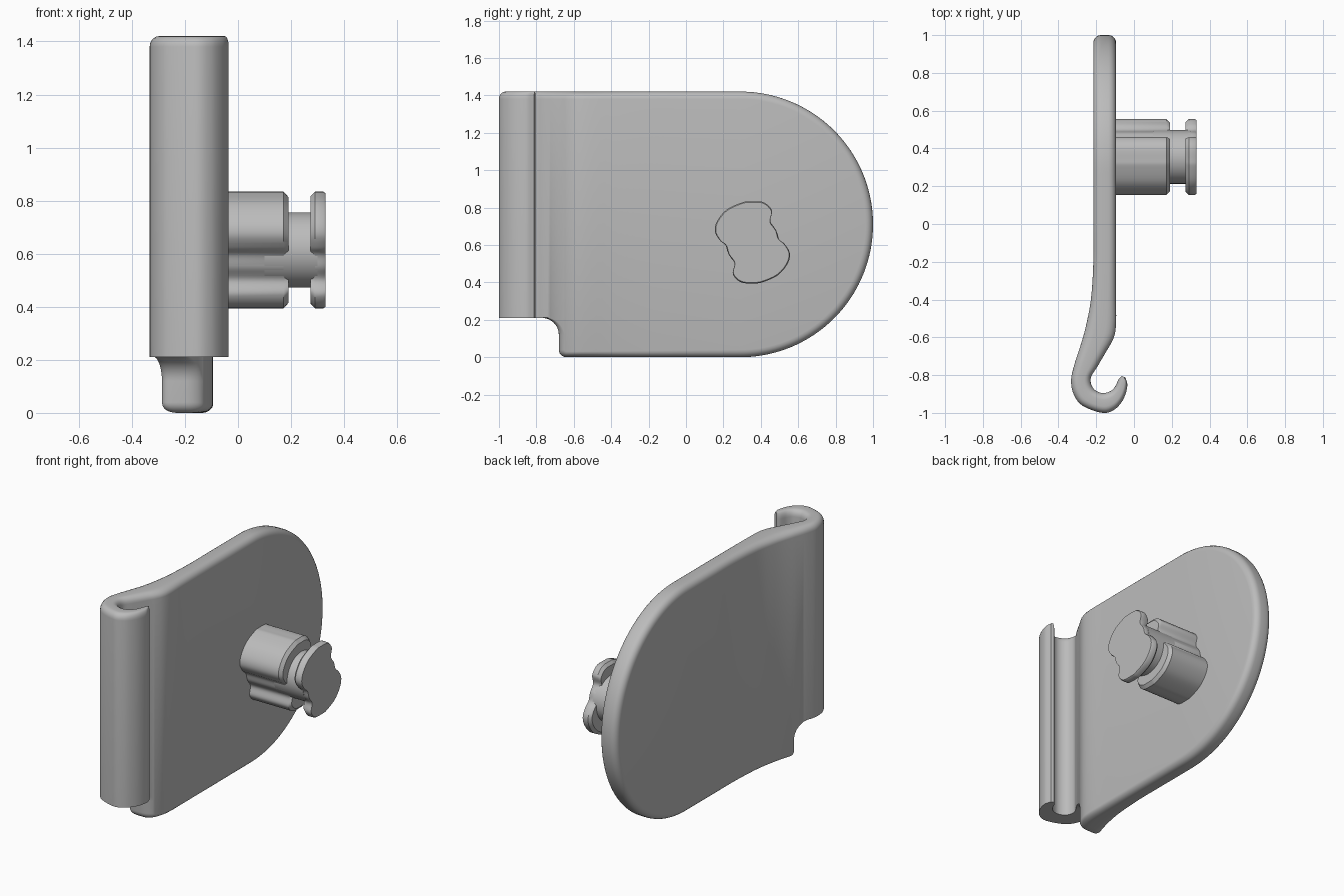
import bpy, bmesh
from math import sin, cos, pi, radians
from mathutils import Vector

cube = bpy.data.objects.get("Cube")
if cube:
    bpy.data.objects.remove(cube)

grey = bpy.data.materials.new("light_grey")
grey.use_nodes = True
grey.diffuse_color = (0.5, 0.5, 0.5, 1)
grey.node_tree.nodes["Principled BSDF"].inputs["Base Color"].default_value = (0.5, 0.5, 0.5, 1)


def loft(name, rings, cap_start, cap_end):
    """Skin closed rings of points into one smooth-shaded object."""
    bm = bmesh.new()
    rows = [[bm.verts.new(p) for p in ring] for ring in rings]
    n = len(rows[0])
    for a, b in zip(rows, rows[1:]):
        for i in range(n):
            j = (i + 1) % n
            bm.faces.new((a[i], a[j], b[j], b[i]))
    if cap_start:
        bm.faces.new(rows[0])
    if cap_end:
        bm.faces.new(rows[-1])
    bmesh.ops.remove_doubles(bm, verts=bm.verts, dist=0.0005)
    bmesh.ops.recalc_face_normals(bm, faces=bm.faces)
    mesh = bpy.data.meshes.new(name)
    bm.to_mesh(mesh)
    bm.free()
    mesh.materials.append(grey)
    obj = bpy.data.objects.new(name, mesh)
    bpy.context.collection.objects.link(obj)
    bpy.ops.object.select_all(action='DESELECT')
    obj.select_set(True)
    bpy.context.view_layer.objects.active = obj
    bpy.ops.object.shade_smooth_by_angle(angle=radians(35))
    return obj


# Bend of the plate: distance along it, back point and front point (x, y)
bend = [
    (1.0, (-.215, 1.0), (-.095, 1.0)),
    (0.0, (-.215, 0.0), (-.095, 0.0)),
    (-.2, (-.215, -.2), (-.095, -.2)),
    (-.4, (-.228, -.4), (-.095, -.4)),
    (-.53, (-.252, -.53), (-.095, -.53)),
    (-.6, (-.27, -.6), (-.106, -.6)),
    (-.68, (-.295, -.68), (-.15, -.68)),
    (-.76, (-.32, -.76), (-.197, -.76)),
    (-.82, (-.333, -.83), (-.227, -.81)),
    (-.88, (-.32, -.9), (-.226, -.85)),
    (-.95, (-.275, -.96), (-.205, -.88)),
    (-1.05, (-.165, -1.0), (-.165, -.895)),
    (-1.13, (-.1, -.98), (-.125, -.885)),
    (-1.2, (-.055, -.925), (-.1, -.86)),
    (-1.27, (-.035, -.855), (-.08, -.82)),
    (-1.31, (-.045, -.812), (-.065, -.805)),
]


def tangent(i, side):
    a, b = bend[max(i - 1, 0)], bend[min(i + 1, len(bend) - 1)]
    return (Vector(b[side]) - Vector(a[side])) / (b[0] - a[0])


def bent(u, side):
    """Smooth position along the back (1) or front (2) of the bend."""
    i = 0
    while i < len(bend) - 2 and u < bend[i + 1][0]:
        i += 1
    p, q = bend[i], bend[i + 1]
    h = q[0] - p[0]
    s = (u - p[0]) / h
    return (Vector(p[side]) * (2 * s**3 - 3 * s**2 + 1) + tangent(i, side) * h * (s**3 - 2 * s**2 + s)
            + Vector(q[side]) * (3 * s**2 - 2 * s**3) + tangent(i + 1, side) * h * (s**3 - s**2))


HEIGHT, R, CY = 1.42, 0.71, 0.29
EDGE, SOFT, NOTCH_Z = 0.04, 0.03, 0.21

# Edge rounding layers: (fraction of thickness, inset fraction)
half = [((1 - cos(k * pi / 10)) / 3, 1 - sin(k * pi / 10)) for k in range(6)]
layers = half + [(1 - t, i) for t, i in reversed(half)]

# Stations: top and bottom outline points (u, z, outward normal) and bottom rounding
stations = []
for k in range(40, -1, -1):                    # round end
    a = k / 40 * pi / 2
    stations.append(((CY + R * sin(a), R + R * cos(a), sin(a), cos(a)),
                     (CY + R * sin(a), R - R * cos(a), sin(a), -cos(a)), EDGE))


def add(u, z, nu, nz, r):
    stations.append(((u - nu * r, HEIGHT, 0, 1), (u, z, nu, nz), r))


for k in range(1, 30):                         # straight lower edge
    add(CY - k * 0.031, 0, 0, -1, EDGE - (EDGE - SOFT) * k / 29)
for k in range(7):                             # convex corner
    a = k * pi / 12
    add(-.64 - .04 * sin(a), .04 - .04 * cos(a), -sin(a), -cos(a), SOFT)
for k in range(11):                            # notch fillet
    a = k * pi / 20
    add(-.77 + .09 * cos(a), .12 + .09 * sin(a), -cos(a), -sin(a), SOFT * (1 - k / 10))
for k in range(1, 61):                         # hook
    add(-.77 - .54 * k / 60, NOTCH_Z, 0, -1, 0)


def place(point, t, inset):
    u, z, nu, nz = point
    u -= nu * inset
    p = bent(u, 1).lerp(bent(u, 2), t)
    return (p.x, p.y, z - nz * inset)


plate_rings = []
for top, bottom, r in stations:
    plate_rings.append([place(top, t, i * EDGE) for t, i in layers]
                       + [place(bottom, t, i * r) for t, i in reversed(layers)])
loft("hooked_plate", plate_rings, False, True)

# Two-lobed stud outline, point-symmetric about its centre (y, z)
lobe = [(-.013, .219), (.06, .214), (.104, .17), (.096, .112), (.126, .066), (.142, .018),
        (.174, -.011), (.2, -.059), (.188, -.115), (.136, -.176), (.055, -.213)]
ctrl = [Vector(p) for p in lobe] + [-Vector(p) for p in lobe]
outline = []
for i in range(len(ctrl)):
    p0, p1, p2, p3 = (ctrl[(i + d) % len(ctrl)] for d in (-1, 0, 1, 2))
    for k in range(6):
        s = k / 6
        outline.append(p1 + 0.5 * s * (p2 - p0 + s * (2 * p0 - 5 * p1 + 4 * p2 - p3
                                                      + s * (3 * (p1 - p2) + p3 - p0))))
circle = [Vector((cos(k * pi / 32), sin(k * pi / 32))) * 0.142 for k in range(64)]


def stud(name, shape, steps):
    """Extrude a shape along x; steps are (x, scale)."""
    rings = [[(x, .355 + p.x * s, .614 + p.y * s) for p in shape] for x, s in steps]
    loft(name, rings, True, True)


stud("stud_base", outline, [(-.13, 1), (.172, 1), (.19, .91)])
stud("stud_neck", circle, [(.1, 1), (.3, 1)])
stud("stud_head", outline, [(.273, .92), (.29, 1), (.322, 1), (.33, .975)])
